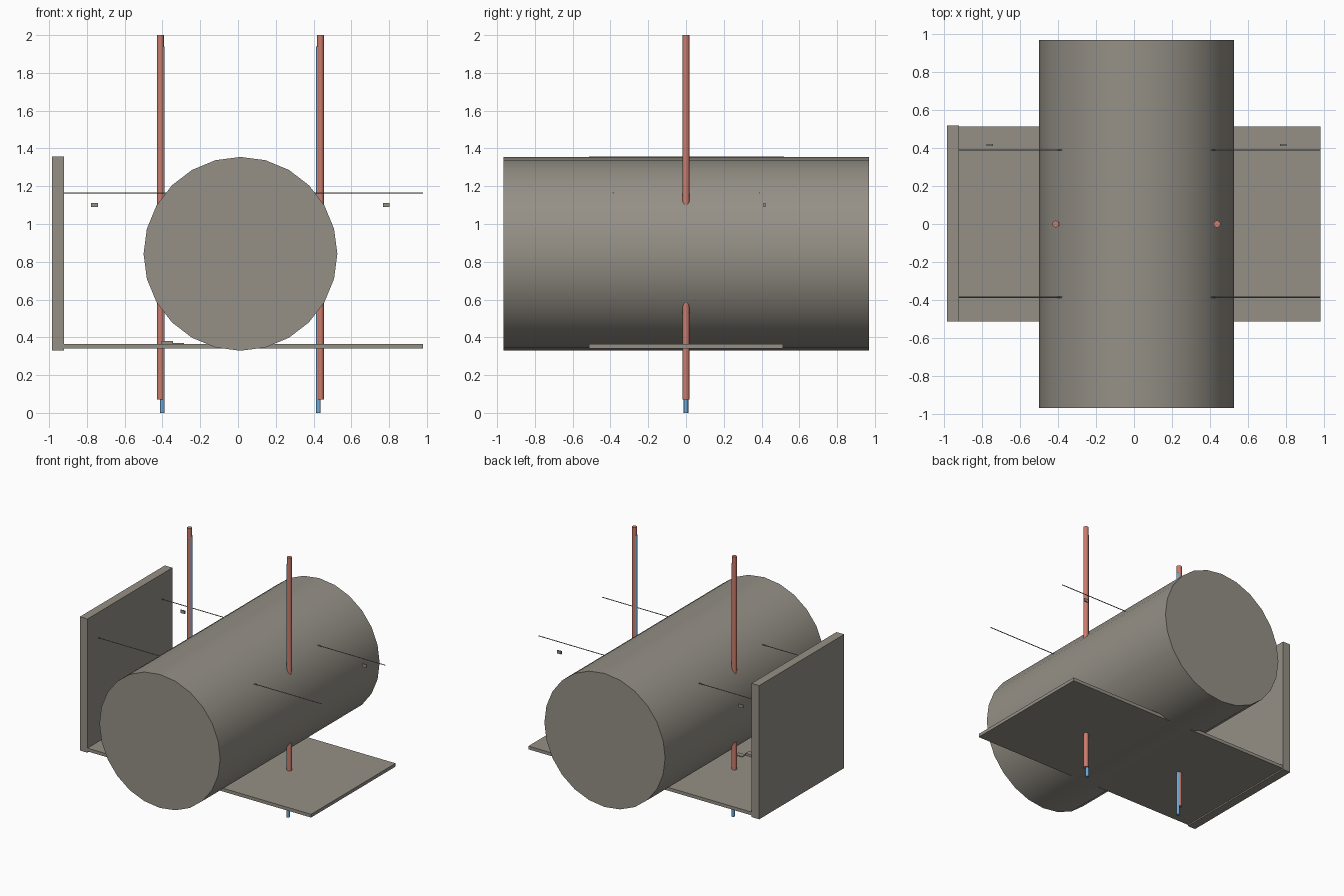
import bpy
import math

cube = bpy.data.objects.get("Cube")
if cube:
    bpy.data.objects.remove(cube, do_unlink=True)


def material(name, rgb):
    mat = bpy.data.materials.new(name)
    mat.use_nodes = True
    colour = (*rgb, 1.0)
    mat.diffuse_color = colour
    mat.node_tree.nodes["Principled BSDF"].inputs["Base Color"].default_value = colour
    return mat


GREY = material("warm grey", (0.30, 0.28, 0.24))
RED = material("brick red", (0.60, 0.20, 0.15))
BLUE = material("sky blue", (0.15, 0.40, 0.70))


def finish(name, mat):
    obj = bpy.context.object
    obj.name = name
    obj.data.materials.append(mat)
    return obj


def box(name, x, y, z, mat=GREY):
    """Box from (low, high) ranges along each axis."""
    ranges = (x, y, z)
    bpy.ops.mesh.primitive_cube_add(size=1, location=[(a + b) / 2 for a, b in ranges])
    obj = finish(name, mat)
    obj.scale = [b - a for a, b in ranges]
    bpy.ops.object.transform_apply(location=False, rotation=False, scale=True)
    return obj


def rod(name, radius, length, location, rotation, sides, mat):
    bpy.ops.mesh.primitive_cylinder_add(vertices=sides, radius=radius, depth=length,
                                        location=location, rotation=rotation)
    obj = finish(name, mat)
    bpy.ops.object.shade_smooth_by_angle(angle=math.radians(35))
    return obj


# Main drum lying front to back
CENTRE = 0.013
rod("drum", 0.513, 1.935, (CENTRE, 0, 0.842), (math.pi / 2, 0, 0), 24, GREY)

# Base plate and upright side wall
box("base_plate", (-0.92, 0.98), (-0.513, 0.513), (0.34, 0.365))
box("side_wall", (-0.985, -0.92), (-0.513, 0.518), (0.33, 1.357))

for side, label in ((-1, "right"), (1, "left")):
    # Upright red post with a thinner blue core set slightly inward
    rod(label + "_post", 0.018, 1.93, (CENTRE + side * 0.424, 0, 1.035),
        (0, 0, 0), 16, RED)
    rod(label + "_post_core", 0.012, 1.94, (CENTRE + side * 0.413, 0, 0.97),
        (0, 0, 0), 16, BLUE)

    # Thin tie wires running outward from the drum
    outer = 0.98 if side > 0 else -0.92
    inner = CENTRE + side * 0.36
    for y, place in ((-0.385, "front"), (0.39, "back")):
        rod(f"{label}_{place}_wire", 0.003, abs(outer - inner),
            ((outer + inner) / 2, y, 1.165), (0, math.pi / 2, 0), 8, GREY)

    # Small clip beside the back wire
    x = CENTRE + side * 0.772
    box(label + "_clip", (x - 0.018, x + 0.018), (0.41, 0.42), (1.09, 1.112))

# Small blocks resting on the base plate
box("tall_block", (-0.405, -0.345), (-0.27, -0.23), (0.36, 0.381))
box("flat_block", (-0.345, -0.285), (-0.23, -0.19), (0.36, 0.371))
